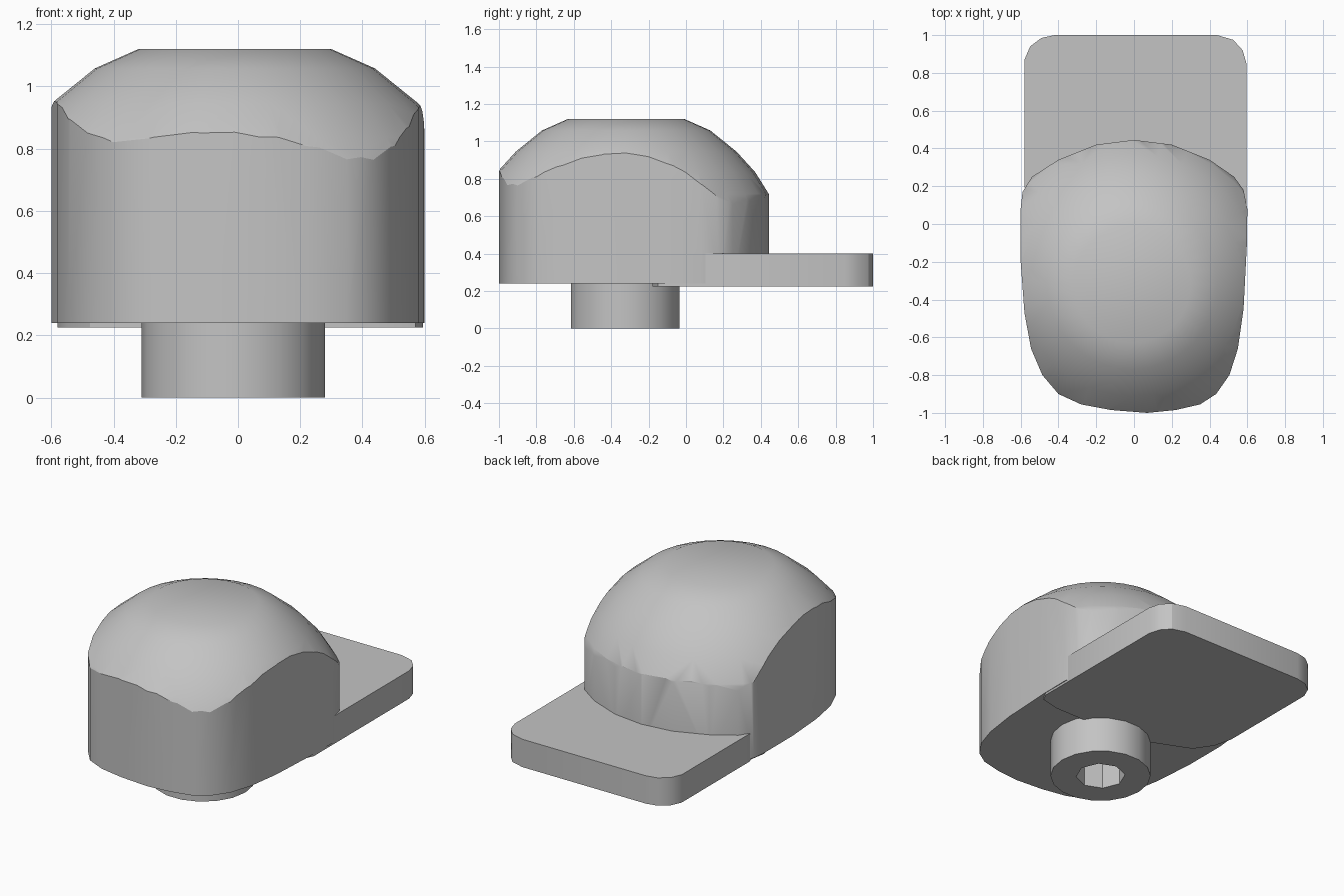
import bpy, bmesh
from math import radians, sin, cos, tau

if "Cube" in bpy.data.objects:
    bpy.data.objects.remove(bpy.data.objects["Cube"])

grey = bpy.data.materials.new("plain grey")
grey.use_nodes = True
grey.diffuse_color = (0.55, 0.55, 0.55, 1)
grey.node_tree.nodes["Principled BSDF"].inputs["Base Color"].default_value = grey.diffuse_color


def make_object(name, bm):
    bmesh.ops.recalc_face_normals(bm, faces=bm.faces)
    mesh = bpy.data.meshes.new(name)
    bm.to_mesh(mesh)
    bm.free()
    mesh.materials.append(grey)
    obj = bpy.data.objects.new(name, mesh)
    bpy.context.collection.objects.link(obj)
    return obj


def prism(name, outline, bottom, top):
    bm = bmesh.new()
    base = bm.faces.new([bm.verts.new((x, y, bottom)) for x, y in outline])
    side = bmesh.ops.extrude_face_region(bm, geom=[base])["geom"]
    moved = [v for v in side if isinstance(v, bmesh.types.BMVert)]
    bmesh.ops.translate(bm, verts=moved, vec=(0, 0, top - bottom))
    return make_object(name, bm)


def revolve(name, profile, centre, sides):
    # Profile of (radius, height) pairs, closed by flat caps
    bm = bmesh.new()
    rings = [[bm.verts.new((centre[0] + r * cos(tau * i / sides),
                            centre[1] + r * sin(tau * i / sides), z))
              for i in range(sides)] for r, z in profile]
    for a, b in zip(rings, rings[1:]):
        for i in range(sides):
            j = (i + 1) % sides
            bm.faces.new((a[i], a[j], b[j], b[i]))
    bm.faces.new(rings[0])
    bm.faces.new(rings[-1])
    return make_object(name, bm)


def smooth(obj):
    bpy.ops.object.select_all(action='DESELECT')
    obj.select_set(True)
    bpy.context.view_layer.objects.active = obj
    bpy.ops.object.shade_smooth_by_angle(angle=radians(30))


def cut(obj, cutter, operation):
    mod = obj.modifiers.new("shape", 'BOOLEAN')
    mod.operation = operation
    mod.solver = 'EXACT'
    mod.object = cutter
    bpy.context.view_layer.objects.active = obj
    bpy.ops.object.modifier_apply(modifier=mod.name)
    bpy.data.objects.remove(cutter)


# Body: upright rounded block trimmed by a flat-topped dome
body_outline = [
    (0, .445), (-.2, .42), (-.4, .34), (-.54, .25), (-.59, .17), (-.6, .08),
    (-.6, -.2), (-.58, -.47), (-.545, -.66), (-.485, -.8), (-.4, -.9),
    (-.28, -.955), (-.12, -.985), (.07, -1), (.22, -.985), (.35, -.955),
    (.435, -.9), (.505, -.8), (.55, -.66), (.58, -.45), (.598, -.1),
    (.6, .08), (.58, .18), (.53, .25), (.4, .34), (.2, .42)]
body = prism("body", body_outline, .24, 1.3)
dome = revolve("dome_cutter", [
    (1.1, .1), (1.0, .2), (.85, .52), (.765, .715), (.69, .835), (.59, .945),
    (.45, 1.058), (.31, 1.12)], (-.01, -.32), 32)
cut(body, dome, 'INTERSECT')
smooth(body)

# Flat plate reaching out behind the body
plate = prism("back_plate", [
    (.595, -.1), (.595, .85), (.575, .92), (.525, .975), (.44, 1),
    (-.42, 1), (-.49, .985), (-.55, .94), (-.58, .87), (-.58, .2),
    (-.55, .08), (-.475, -.03), (-.24, -.13), (.1, -.18), (.45, -.18),
    (.57, -.15)], .225, .4)
smooth(plate)

# Round stem below with an eight-sided socket
centre = (-.015, -.325)
stem = revolve("stem", [(.295, 0), (.295, .26)], centre, 18)
socket = revolve("socket_cutter", [(.145, -.1), (.145, .235)], centre, 8)
cut(stem, socket, 'DIFFERENCE')
smooth(stem)
